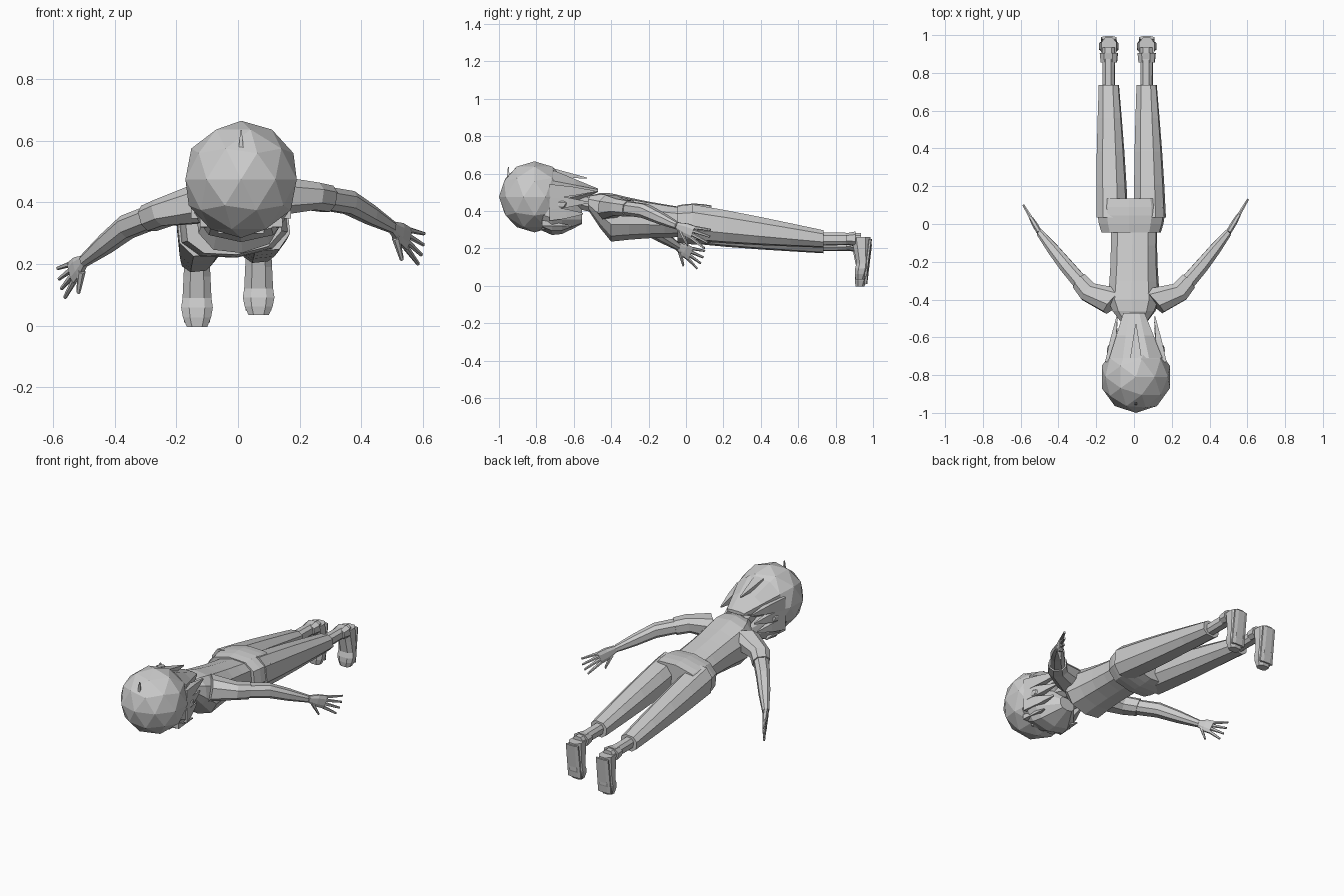
import bpy, bmesh, math
from mathutils import Vector, Matrix

default_cube = bpy.data.objects.get("Cube")
if default_cube:
    bpy.data.objects.remove(default_cube, do_unlink=True)

SHADE = 0.6
grey = bpy.data.materials.new("plain grey")
grey.use_nodes = True
grey.diffuse_color = (SHADE, SHADE, SHADE, 1)
grey.node_tree.nodes["Principled BSDF"].inputs["Base Color"].default_value = grey.diffuse_color

X, Y, Z = Matrix.Identity(3)
SIDES = {"left": 1, "right": -1}


def finish(name, bm):
    bmesh.ops.recalc_face_normals(bm, faces=bm.faces)
    mesh = bpy.data.meshes.new(name)
    bm.to_mesh(mesh)
    bm.free()
    mesh.materials.append(grey)
    part = bpy.data.objects.new(name, mesh)
    bpy.context.collection.objects.link(part)


def rounded(value, power=0.8):
    """Push a sine or cosine outwards, for a slightly boxy section."""
    return math.copysign(abs(value) ** power, value)


def tube(name, start, end, start_size, end_size, axes=(X, Z), steps=1, swell=0, sides=8):
    """Tapered limb between two points; sizes are half widths along the two axes."""
    bm = bmesh.new()
    start, end = Vector(start), Vector(end)
    start_size, end_size = Vector(start_size), Vector(end_size)
    loops = []
    for step in range(steps + 1):
        t = step / steps
        centre = start.lerp(end, t)
        size = start_size.lerp(end_size, t) * (1 + swell * math.sin(math.pi * t))
        loop = []
        for corner in range(sides):
            angle = math.tau * (corner + 0.5) / sides
            across = axes[0] * size.x * rounded(math.cos(angle))
            along = axes[1] * size.y * rounded(math.sin(angle))
            loop.append(bm.verts.new(centre + across + along))
        loops.append(loop)
    for near, far in zip(loops, loops[1:]):
        for corner in range(sides):
            before = corner - 1
            bm.faces.new((near[before], near[corner], far[corner], far[before]))
    bm.faces.new(loops[0])
    bm.faces.new(loops[-1])
    finish(name, bm)


def ball(name, centre, radii, subdivisions):
    bm = bmesh.new()
    bmesh.ops.create_icosphere(bm, subdivisions=subdivisions, radius=1)
    place = Matrix.Translation(centre) @ Matrix.Diagonal(radii).to_4x4()
    bmesh.ops.transform(bm, verts=bm.verts, matrix=place)
    finish(name, bm)


def limb_axes(start, end):
    """Horizontal and upright section axes for a limb."""
    direction = (end - start).normalized()
    flat = direction.cross(Z).normalized()
    return flat, flat.cross(direction)


# The body rolls slightly, with its left side higher
roll = Matrix.Rotation(math.radians(-6), 3, "Y")
body_axes = (roll @ X, roll @ Z)

# Head, face and neck
radius = 0.19
head = Vector((0.01, radius - 1, 0.475))
chin = Vector((0.01, -0.555, 0.37))
neck_base = Vector((0, -0.5, 0.44))
ball("hair_cap", head, Vector((radius, radius, radius)), 2)
tube("face", head + (Y - Z) * 0.04, chin, (0.15, 0.14), (0.05, 0.04), steps=4, swell=0.4, sides=10)
tube("neck", head + Y * radius, neck_base, (0.06, 0.06), (0.06, 0.05))
nose = chin - Y * 0.1 - Z * 0.07
tube("nose", nose - Y * 0.03, nose, (0.005, 0.005), (0.012, 0.012), sides=4)

# Hair at the nape and a raised lock on the back of the head
tube("nape_hair", head + Y * 0.1 + Z * 0.03, neck_base + Y * 0.03 + Z * 0.07,
     (0.15, 0.12), (0.06, 0.01), steps=2)
lock_root = head + Y * 0.1 + Z * 0.13
tube("raised_lock", lock_root, lock_root + Y * 0.18 - Z * 0.03,
     (0.04, 0.03), (0.004, 0.004), steps=2, sides=4)
clip = head - Y * 0.14 + Z * 0.1
tube("crown_clip", clip, clip + Z * 0.06, (0.01, 0.01), (0.003, 0.003), (X, Y), sides=4)

# Eyes, ears, side locks and fringe
for side, s in SIDES.items():
    outward = X * s
    ball(side + "_eye", nose + outward * 0.05 - Y * 0.05, Vector((0.025, 0.03, 0.01)), 1)
    ball(side + "_ear", head + outward * 0.14 + Y * 0.14 - Z * 0.04, Vector((0.015, 0.035, 0.025)), 1)
    for k in range(3):
        root = head + outward * 0.14 + Y * 0.08 + Z * (0.03 - 0.06 * k)
        tip = root + Y * (0.24 - 0.03 * k) - outward * 0.04
        tube(f"{side}_side_lock_{k}", root, tip, (0.03, 0.05), (0.004, 0.005),
             steps=2, swell=0.2, sides=4)
    for k in range(2):
        root = head + outward * (0.04 + 0.06 * k) + Y * 0.04 - Z * (0.16 - 0.02 * k)
        tip = root + outward * 0.015 + Y * (0.1 + 0.06 * k) - Z * 0.015
        tube(f"{side}_fringe_{k}", root, tip, (0.045, 0.02), (0.005, 0.003), sides=4)

# Shirt and trousers seat
chest = Vector((0, -0.4, 0.365))
waist = Vector((0, -0.02, 0.34))
tube("shirt_yoke", neck_base - Y * 0.02, chest, (0.07, 0.04), (0.14, 0.13),
     body_axes, steps=2, swell=0.1, sides=10)
tube("shirt_body", chest, waist, (0.14, 0.13), (0.125, 0.08),
     body_axes, steps=4, swell=-0.05, sides=10)
hips = Vector((-0.015, -0.045, 0.33))
tube("trousers_seat", hips, hips + Y * 0.18, (0.16, 0.1), (0.17, 0.1),
     body_axes, steps=4, swell=0.1, sides=10)

# Legs, ankles and shoes
for side, s in SIDES.items():
    outward = X * s * 0.1
    lift = Z * s * 0.015
    hip = hips + outward + lift * 0.5 + Y * 0.08
    cuff = Vector((-0.033, 0.735, 0.235)) + outward + lift
    heel = cuff + Y * 0.2
    tube(side + "_trouser_leg", hip, cuff, (0.085, 0.1), (0.055, 0.047),
         body_axes, steps=4, swell=0.06)
    tube(side + "_ankle", cuff, heel, (0.033, 0.035), (0.035, 0.033), body_axes, steps=2)
    tube(side + "_shoe_collar", heel - Y * 0.08, heel - Y * 0.03, (0.045, 0.03), (0.05, 0.04), body_axes)

    # Foot pointing down, with the flat sole facing backwards
    ball_of_foot = heel - Z * 0.13 + Y * 0.01
    toe = ball_of_foot - Z * 0.09 - Y * 0.015 + lift * 0.3
    foot_axes = (X, Y)
    tube(side + "_shoe_upper", heel + Z * 0.01, ball_of_foot, (0.043, 0.055), (0.05, 0.035),
         foot_axes, steps=2)
    tube(side + "_shoe_toe", ball_of_foot, toe, (0.05, 0.035), (0.035, 0.025),
         foot_axes, steps=3, swell=0.25)
    tube(side + "_sole", heel + Y * 0.05, toe + Y * 0.03 + Z * 0.015, (0.043, 0.01), (0.045, 0.01), foot_axes)

# Arms and hands; the right arm hangs lower the further out it goes
arm_joints = ((0.1, -0.41, 0.42), (0.24, -0.36, 0.42), (0.36, -0.22, 0.4),
              (0.5, -0.045, 0.32), (0.6, 0.125, 0.245))
for side, s in SIDES.items():
    droop = 0.22 if side == "right" else 0
    shoulder, bicep, elbow, wrist, fingertip = (
        Vector((x * s, y, z - x * droop)) for x, y, z in arm_joints)
    axes = limb_axes(shoulder, wrist)
    cuff = bicep.lerp(elbow, 0.4)
    tube(side + "_sleeve_top", shoulder, bicep, (0.085, 0.07), (0.057, 0.048), axes)
    tube(side + "_sleeve", bicep, cuff, (0.057, 0.048), (0.05, 0.046), axes)
    tube(side + "_upper_arm", bicep, elbow, (0.045, 0.04), (0.04, 0.04), axes)
    tube(side + "_forearm", elbow, wrist, (0.04, 0.04), (0.02, 0.02), axes, steps=2, swell=0.1)

    # Palm, thin sideways, then fingers and a thumb below
    reach = (fingertip - wrist) * (1 - droop)
    axes = limb_axes(wrist, fingertip)
    up = axes[1]
    knuckles = wrist + reach * 0.5
    tube(side + "_palm", wrist, knuckles, (0.015, 0.02), (0.012, 0.04), axes, steps=2, swell=0.2)
    for k in range(4):
        fan = k - 1.5
        root = knuckles + up * fan * 0.02
        tip = root + reach * (0.5 - 0.04 * abs(fan)) + up * fan * 0.015
        tube(f"{side}_finger_{k}", root, tip, (0.01, 0.01), (0.006, 0.006), axes, sides=6)
    thumb_root = wrist + reach * 0.15 - up * 0.02
    tube(side + "_thumb", thumb_root, thumb_root + reach * 0.3 - up * 0.055,
         (0.014, 0.014), (0.007, 0.007), axes, sides=6)
